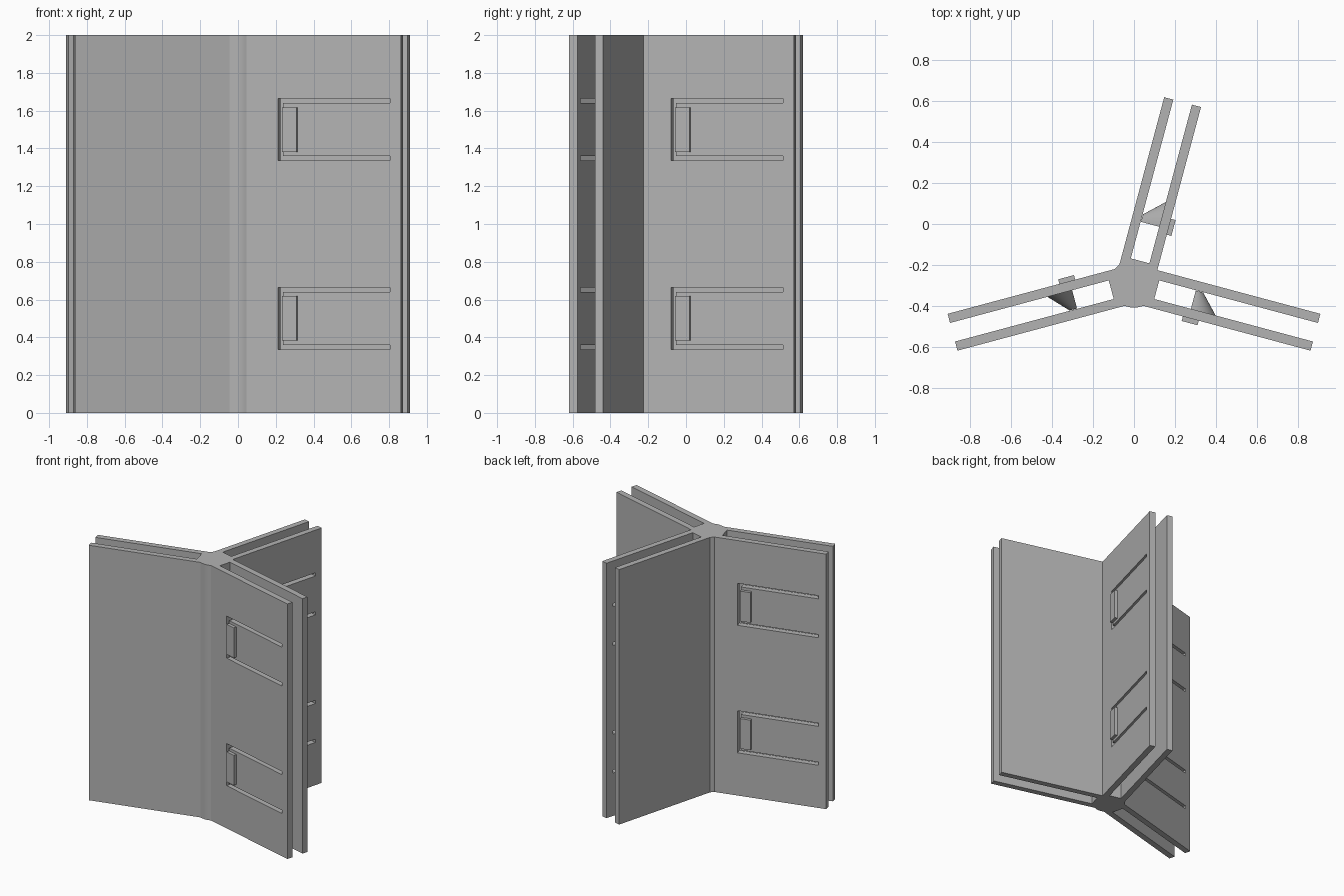
import bpy, bmesh, math
from mathutils import Matrix, Vector

cube = bpy.data.objects.get("Cube")
if cube:
    bpy.data.objects.remove(cube, do_unlink=True)

HUB = Vector((0, -0.291, 0))
HUB_R = 0.117
ARM_ANGLES = [math.radians(a) for a in (-15, 75, 195)]
ARM_LEN, OUTER, INNER, SLOT = 0.917, 0.093, 0.047, 0.115
HEIGHT = 2.0
WINDOW_Z = (0.5, 1.5)
WIN_START, WIN_END, WIN_HALF = 0.245, 0.858, 0.165
TONGUE_START, TONGUE_HALF = 0.272, 0.14

grey = bpy.data.materials.new("plain_grey")
grey.use_nodes = True
COLOUR = (0.45, 0.45, 0.45, 1)
grey.diffuse_color = COLOUR
grey.node_tree.nodes["Principled BSDF"].inputs["Base Color"].default_value = COLOUR


def arm_matrix(angle, z=0):
    return Matrix.Translation(HUB + Vector((0, 0, z))) @ Matrix.Rotation(angle, 4, 'Z')


def finish(name, bm, matrix=None):
    bmesh.ops.recalc_face_normals(bm, faces=bm.faces[:])
    if matrix:
        bm.transform(matrix)
    mesh = bpy.data.meshes.new(name)
    bm.to_mesh(mesh)
    bm.free()
    mesh.materials.append(grey)
    obj = bpy.data.objects.new(name, mesh)
    bpy.context.collection.objects.link(obj)
    return obj


def add_prism(bm, points, offset):
    """Extrude a closed polygon of 3D points along offset."""
    face = bm.faces.new([bm.verts.new(p) for p in points])
    geom = bmesh.ops.extrude_face_region(bm, geom=[face])["geom"]
    bmesh.ops.translate(bm, vec=offset,
                        verts=[g for g in geom if isinstance(g, bmesh.types.BMVert)])


def add_box(bm, s, t, half):
    pts = [(s[0], t[0], -half), (s[1], t[0], -half), (s[1], t[1], -half), (s[0], t[1], -half)]
    add_prism(bm, pts, (0, 0, 2 * half))


def smooth(obj):
    bpy.ops.object.select_all(action='DESELECT')
    obj.select_set(True)
    bpy.context.view_layer.objects.active = obj
    bpy.ops.object.shade_smooth_by_angle(angle=math.radians(30))


# Body: one outline running round three forked arms and the round hub
outline = []
for i, angle in enumerate(ARM_ANGLES):
    m = arm_matrix(angle)
    for s, t in ((ARM_LEN, -OUTER), (ARM_LEN, -INNER), (SLOT, -INNER),
                 (SLOT, INNER), (ARM_LEN, INNER), (ARM_LEN, OUTER)):
        outline.append(m @ Vector((s, t, 0)))
    gap = (ARM_ANGLES[(i + 1) % 3] - angle) % math.tau
    corner = OUTER / math.sin(gap / 2)
    if corner > HUB_R:
        angles, radius = [angle + gap / 2], corner
    else:
        lean = math.asin(OUTER / HUB_R)
        angles = [angle + lean + (gap - 2 * lean) * k / 8 for k in range(9)]
        radius = HUB_R
    outline += [HUB + radius * Vector((math.cos(a), math.sin(a), 0)) for a in angles]

bm = bmesh.new()
add_prism(bm, outline, (0, 0, HEIGHT))
body = finish("three_way_body", bm)

# Window cutters through the clockwise plate of each arm
bm = bmesh.new()
for angle in ARM_ANGLES:
    for z in WINDOW_Z:
        part = bmesh.new()
        add_box(part, (WIN_START, WIN_END), (-OUTER - 0.03, -INNER + 0.02), WIN_HALF)
        part.transform(arm_matrix(angle, z))
        temp = bpy.data.meshes.new("temp")
        part.to_mesh(temp)
        part.free()
        bm.from_mesh(temp)
        bpy.data.meshes.remove(temp)
cutter = finish("window_cutter", bm)
mod = body.modifiers.new("windows", 'BOOLEAN')
mod.operation, mod.solver, mod.object = 'DIFFERENCE', 'EXACT', cutter
bpy.context.view_layer.objects.active = body
bpy.ops.object.modifier_apply(modifier=mod.name)
bpy.data.objects.remove(cutter, do_unlink=True)
smooth(body)

# Spring tongues, each with an outer thumb tab and an inner half-cone catch
for arm, angle in zip(("right_arm", "rear_arm", "left_arm"), ARM_ANGLES):
    arm = {"right_arm": "left_arm", "left_arm": "right_arm"}.get(arm, arm)
    for level, z in zip(("lower", "upper"), WINDOW_Z):
        m = arm_matrix(angle, z)
        label = f"{arm}_{level}"

        bm = bmesh.new()
        add_box(bm, (TONGUE_START, WIN_END), (-OUTER, -INNER), TONGUE_HALF)
        finish(label + "_tongue", bm, m)

        bm = bmesh.new()
        add_box(bm, (TONGUE_START, 0.352), (-OUTER - 0.023, -OUTER), 0.118)
        finish(label + "_tab", bm, m)

        bm = bmesh.new()
        rings = []
        for t, r in ((-INNER, 0.125), (INNER - 0.002, 0.038)):
            rings.append([bm.verts.new((0.30 + r * math.cos(a), t, r * math.sin(a)))
                          for a in [math.pi * (k / 24 - 0.5) for k in range(25)]])
        low, high = rings
        for k in range(25):
            n = (k + 1) % 25
            bm.faces.new((low[k], low[n], high[n], high[k]))
        bm.faces.new(low)
        bm.faces.new(high)
        smooth(finish(label + "_catch", bm, m))
